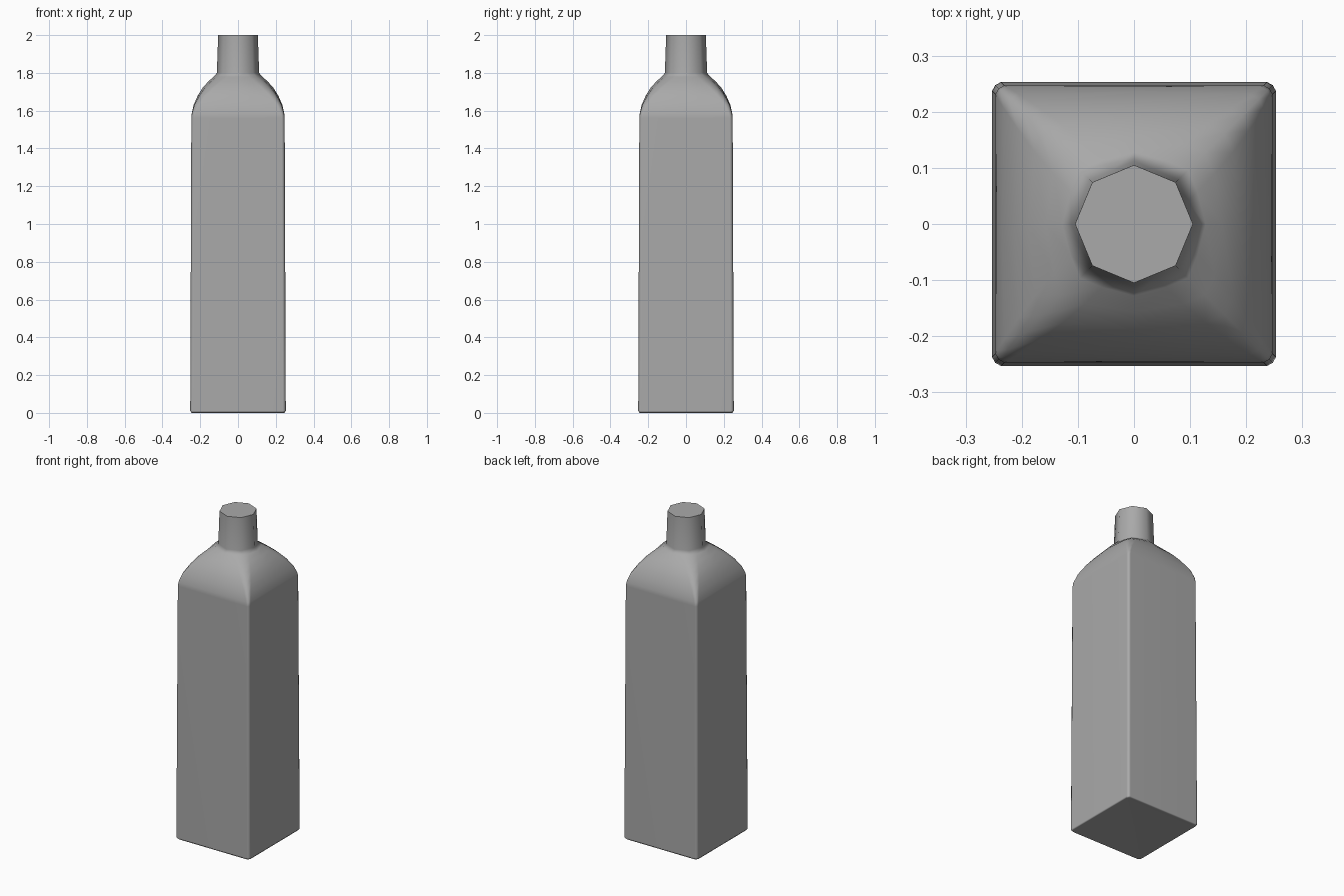
import bpy, bmesh, math

cube = bpy.data.objects.get("Cube")
if cube:
    bpy.data.objects.remove(cube, do_unlink=True)

mat = bpy.data.materials.new("plain grey")
mat.use_nodes = True
grey = (0.4, 0.4, 0.4, 1)
mat.diffuse_color = grey
mat.node_tree.nodes["Principled BSDF"].inputs["Base Color"].default_value = grey


def section(w, round_amt, c=0.016):
    """Sixteen points, from a chamfered square (0) to an octagon (1)."""
    e = w * math.cos(math.pi / 8)
    square = [(w, 0), (w, w - c), (w - c * 0.35, w - c * 0.35), (w - c, w)]
    octagon = [(w, 0)] + [(r * math.cos(a), r * math.sin(a)) for r, a in
               ((e, math.pi / 8), (w, math.pi / 4), (e, 3 * math.pi / 8))]
    pts = [tuple(s + (o - s) * round_amt for s, o in zip(p, q))
           for p, q in zip(square, octagon)]
    ring = []
    for _ in range(4):
        ring += pts
        pts = [(-y, x) for x, y in pts]
    return ring


# Height, half width, roundness: base, body, shoulder, neck
profile = [
    (0.0, 0.245, 0), (0.01, 0.253, 0), (1.56, 0.247, 0), (1.585, 0.245, 0.02),
    (1.63, 0.235, 0.1), (1.68, 0.213, 0.25), (1.72, 0.188, 0.42),
    (1.755, 0.157, 0.62), (1.78, 0.128, 0.82), (1.80, 0.112, 1), (2.0, 0.105, 1),
]

bm = bmesh.new()
rings = [[bm.verts.new((x, y, z)) for x, y in section(w, r)] for z, w, r in profile]
for low, high in zip(rings, rings[1:]):
    for i in range(16):
        j = (i + 1) % 16
        bm.faces.new((low[i], low[j], high[j], high[i]))
bm.faces.new(rings[-1])

# Shallow hollow in the base
centre = bm.verts.new((0, 0, 0.03))
for i in range(16):
    bm.faces.new((rings[0][(i + 1) % 16], rings[0][i], centre))
bmesh.ops.recalc_face_normals(bm, faces=bm.faces)

mesh = bpy.data.meshes.new("bottle")
bm.to_mesh(mesh)
bm.free()
mesh.materials.append(mat)
bottle = bpy.data.objects.new("bottle", mesh)
bpy.context.collection.objects.link(bottle)
bpy.context.view_layer.objects.active = bottle
bottle.select_set(True)
bpy.ops.object.shade_smooth_by_angle(angle=math.radians(60))
weighted = bottle.modifiers.new("even shading", 'WEIGHTED_NORMAL')
weighted.keep_sharp = True
